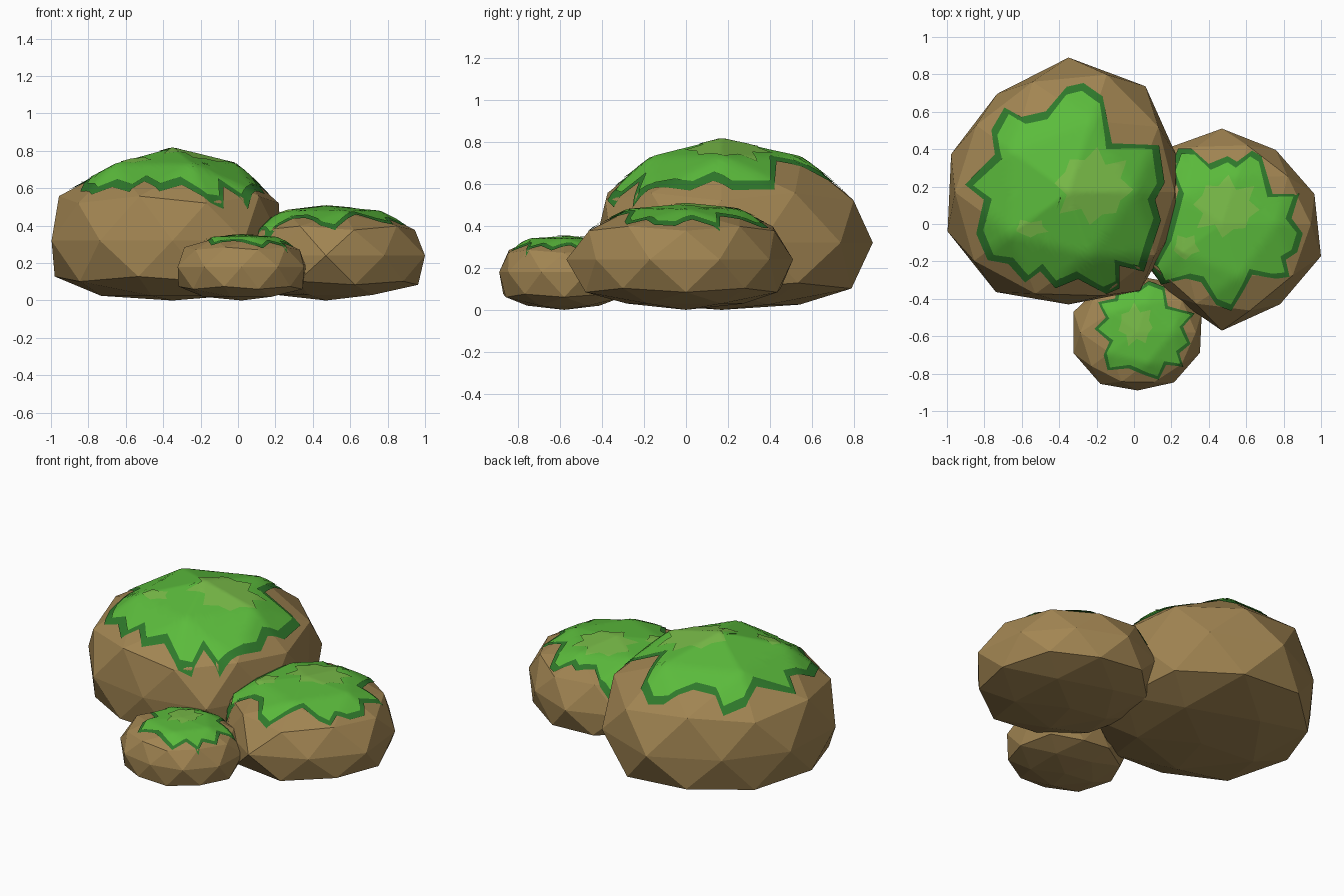
import bpy, bmesh, math
from mathutils import Vector
from mathutils.bvhtree import BVHTree

if "Cube" in bpy.data.objects:
    bpy.data.objects.remove(bpy.data.objects["Cube"])


def material(name, rgb):
    m = bpy.data.materials.new(name)
    m.diffuse_color = (*rgb, 1)
    m.use_nodes = True
    m.node_tree.nodes["Principled BSDF"].inputs["Base Color"].default_value = m.diffuse_color
    return m


STONE = material("stone", (0.36, 0.235, 0.085))
DARK = material("moss_dark", (0.028, 0.19, 0.024))
GREEN = material("moss_green", (0.105, 0.5, 0.045))
LIGHT = material("moss_light", (0.19, 0.5, 0.065))


def link(name, bm, mat, smooth=False):
    me = bpy.data.meshes.new(name)
    bm.to_mesh(me)
    bm.free()
    me.materials.append(mat)
    for p in me.polygons:
        p.use_smooth = smooth
    bpy.context.collection.objects.link(bpy.data.objects.new(name, me))


def interp(table, v):
    for (a, fa), (b, fb) in zip(table, table[1:]):
        if v <= b:
            return fa + (fb - fa) * max(0, v - a) / (b - a)
    return table[-1][1]


LEVELS = (-1, -0.85, -0.49, 0, 0.49, 0.85, 1)
BULGE = [(0, 0), (0.526, 0.57), (0.85, 0.915), (0.894, 0.94), (1, 1)]


def rock(name, centre, radii, heights, upper):
    """Low-poly ball: ten compass radii, seven heights, upper-half width."""
    bm = bmesh.new()
    bmesh.ops.create_icosphere(bm, subdivisions=2, radius=1)
    for v in bm.verts:
        h = math.hypot(v.co.x, v.co.y)
        ang = math.atan2(v.co.y, v.co.x)
        t = (math.degrees(ang) - 18) / 36 % 10
        i = int(t)
        r = radii[i % 10] * (1 - t + i) + radii[(i + 1) % 10] * (t - i)
        r *= interp(BULGE, h) * (upper if v.co.z > 0.1 else 1)
        v.co = (centre[0] + r * math.cos(ang), centre[1] + r * math.sin(ang),
                interp(list(zip(LEVELS, heights)), v.co.z))
    bmesh.ops.recalc_face_normals(bm, faces=bm.faces)
    tree = BVHTree.FromBMesh(bm)
    link(name, bm, STONE)
    return tree


def patch(name, tree, centre, outline, mat, lift, inset=0.0):
    """Thin sheet with the given outline, draped on a rock."""
    c = Vector(centre)
    rim = []
    for i, p in enumerate(outline):
        a, b = Vector(p), Vector(outline[(i + 1) % len(outline)])
        rim += [a.lerp(b, k / 4) for k in range(4)]
    rim = [p - (p - c).normalized() * inset for p in rim]
    bm = bmesh.new()

    def drape(p):
        loc, nor, _, _ = tree.ray_cast(Vector((p.x, p.y, 5)), Vector((0, 0, -1)))
        if loc is None:
            loc, nor, _, _ = tree.find_nearest(Vector((p.x, p.y, 0.35)))
        return bm.verts.new(loc + nor * lift)

    mid, rings, n = drape(c), 14, len(rim)
    loops = [[drape(c.lerp(p, k / rings)) for p in rim] for k in range(1, rings + 1)]
    for j in range(n):
        k = (j + 1) % n
        bm.faces.new((mid, loops[0][j], loops[0][k]))
        for a, b in zip(loops, loops[1:]):
            bm.faces.new((a[j], b[j], b[k], a[k]))
    bmesh.ops.recalc_face_normals(bm, faces=bm.faces)
    if sum(f.normal.z for f in bm.faces) < 0:
        bmesh.ops.reverse_faces(bm, faces=bm.faces)
    link(name, bm, mat, True)


def moss(name, tree, centre, outline, rim):
    patch(name + "_moss_rim", tree, centre, outline, DARK, 0.006)
    patch(name + "_moss", tree, centre, outline, GREEN, 0.011, rim)


def highlight(name, tree, centre, rx, ry, lobes=8):
    pts = []
    for i in range(lobes * 2):
        a = math.pi * i / lobes + 0.3
        s = (0.72, 1)[i % 2] * (1 + 0.1 * math.sin(2.3 * i))
        pts.append((centre[0] + rx * s * math.cos(a), centre[1] + ry * s * math.sin(a)))
    patch(name, tree, centre, pts, LIGHT, 0.015)


# Rocks
big = rock("large_rock", (-0.35, 0.17),
           (0.61, 0.70, 0.72, 0.65, 0.66, 0.68, 0.66, 0.60, 0.65, 0.61),
           (0, 0.025, 0.11, 0.32, 0.54, 0.72, 0.805), 0.99)
mid = rock("medium_rock", (0.47, 0.0),
           (0.52, 0.49, 0.51, 0.50, 0.45, 0.48, 0.47, 0.57, 0.53, 0.557),
           (0, 0.03, 0.09, 0.24, 0.39, 0.47, 0.495), 0.94)
small = rock("small_rock", (0.02, -0.58),
             (0.36, 0.33, 0.30, 0.32, 0.36, 0.36, 0.34, 0.31, 0.33, 0.35),
             (0, 0.02, 0.065, 0.18, 0.28, 0.33, 0.34), 0.93)

# Moss caps with a darker rim
moss("large", big, (-0.38, 0.17),
     [(0.13, 0.42), (-0.12, 0.43), (-0.17, 0.68), (-0.27, 0.75), (-0.36, 0.73),
      (-0.47, 0.6), (-0.6, 0.57), (-0.69, 0.62), (-0.76, 0.5), (-0.74, 0.37),
      (-0.9, 0.21), (-0.8, 0.13), (-0.84, -0.05), (-0.78, -0.19), (-0.67, -0.21),
      (-0.58, -0.31), (-0.5, -0.25), (-0.42, -0.34), (-0.3, -0.29), (-0.15, -0.37),
      (-0.08, -0.34), (-0.08, -0.22), (0.05, -0.25), (0.1, -0.1), (0.14, 0.02),
      (0.11, 0.13), (0.16, 0.22)], 0.045)
moss("medium", mid, (0.5, 0.0),
     [(0.24, 0.4), (0.31, 0.4), (0.4, 0.32), (0.5, 0.36), (0.55, 0.33),
      (0.63, 0.39), (0.68, 0.36), (0.74, 0.16), (0.88, 0.16), (0.84, 0.03),
      (0.9, -0.05), (0.87, -0.15), (0.81, -0.19), (0.83, -0.28), (0.76, -0.29),
      (0.63, -0.27), (0.57, -0.38), (0.52, -0.46), (0.44, -0.43), (0.36, -0.31),
      (0.28, -0.29), (0.15, -0.32), (0.1, -0.24), (0.17, -0.1), (0.2, 0.03),
      (0.24, 0.18), (0.2, 0.3)], 0.035)
moss("small", small, (0.05, -0.56),
     [(0.32, -0.48), (0.26, -0.55), (0.3, -0.64), (0.24, -0.69), (0.26, -0.76),
      (0.17, -0.75), (0.13, -0.83), (0.07, -0.81), (-0.03, -0.77), (-0.14, -0.78),
      (-0.16, -0.7), (-0.13, -0.63), (-0.21, -0.56), (-0.15, -0.5), (-0.19, -0.42),
      (-0.1, -0.4), (-0.08, -0.33), (0.02, -0.35), (0.08, -0.31), (0.16, -0.34),
      (0.18, -0.44)], 0.022)

# Pale moss highlights
highlight("large_highlight", big, (-0.22, 0.2), 0.21, 0.2)
highlight("large_highlight_small", big, (-0.55, -0.02), 0.09, 0.05, 5)
highlight("medium_highlight", mid, (0.49, 0.09), 0.18, 0.16)
highlight("medium_highlight_small", mid, (0.28, -0.12), 0.07, 0.07, 5)
highlight("small_highlight", small, (0.01, -0.54), 0.1, 0.11, 7)
